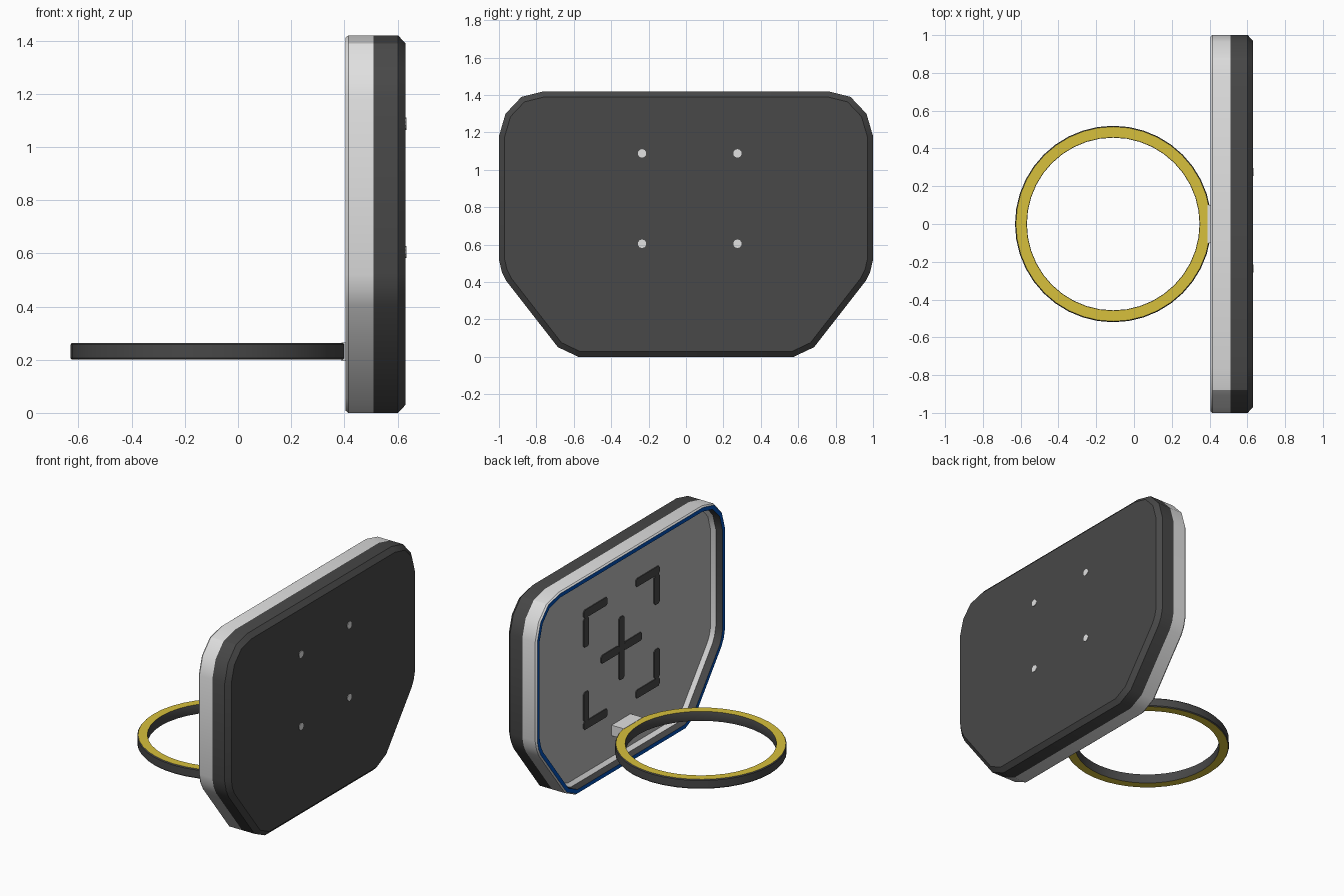
import bpy, bmesh, math
from mathutils import Vector

if "Cube" in bpy.data.objects:
    bpy.data.objects.remove(bpy.data.objects["Cube"])


def mat(name, r, g, b):
    m = bpy.data.materials.new(name)
    m.diffuse_color = (r, g, b, 1)
    m.use_nodes = True
    m.node_tree.nodes["Principled BSDF"].inputs["Base Color"].default_value = m.diffuse_color
    return m


DARK = mat("charcoal", 0.065, 0.065, 0.065)
WHITE = mat("off white", 0.75, 0.75, 0.75)
GREY = mat("panel grey", 0.48, 0.48, 0.48)
BLUE = mat("rim blue", 0.0, 0.08, 0.48)
YELLOW = mat("hoop yellow", 0.68, 0.53, 0.045)


def finish(name, bm, mats, smooth=None):
    bmesh.ops.recalc_face_normals(bm, faces=bm.faces)
    me = bpy.data.meshes.new(name)
    bm.to_mesh(me)
    bm.free()
    for m in mats:
        me.materials.append(m)
    ob = bpy.data.objects.new(name, me)
    bpy.context.collection.objects.link(ob)
    if smooth:
        bpy.context.view_layer.objects.active = ob
        ob.select_set(True)
        bpy.ops.object.shade_smooth_by_angle(angle=math.radians(smooth))
        ob.select_set(False)
    return ob


# Board outline (y, z): right half from bottom to top, then mirrored
HALF = [(0.575, 0.0), (0.685, 0.052), (0.96, 0.405), (0.985, 0.455), (1.0, 0.52),
        (1.0, 1.18), (0.965, 1.30), (0.88, 1.39), (0.76, 1.42)]
OUTLINE = [Vector(p) for p in HALF + [(-y, z) for y, z in reversed(HALF)]]


def inset(pts, d):
    """Move a counter-clockwise outline inwards by d with mitred corners."""
    out = []
    for i, p in enumerate(pts):
        a = (p - pts[i - 1]).normalized()
        b = (pts[(i + 1) % len(pts)] - p).normalized()
        na, nb = Vector((-a.y, a.x)), Vector((-b.y, b.x))
        out.append(p + (na + nb) * d / (1 + na.dot(nb)))
    return out


# Backboard shell: (x, inset, material of the band that follows)
PROFILE = [(0.63, 0.03, 0), (0.602, 0.0, 0), (0.51, 0.0, 1), (0.415, 0.0, 1),
           (0.405, 0.008, 2), (0.405, 0.034, 0), (0.455, 0.036, 1),
           (0.48, 0.055, 3)]
bm = bmesh.new()
rings = [[bm.verts.new((x, p.x, p.y)) for p in inset(OUTLINE, d)] for x, d, _ in PROFILE]
n = len(OUTLINE)
for k in range(len(rings) - 1):
    for i in range(n):
        j = (i + 1) % n
        f = bm.faces.new((rings[k][i], rings[k][j], rings[k + 1][j], rings[k + 1][i]))
        f.material_index = PROFILE[k][2]
bm.faces.new(rings[0]).material_index = 0
bm.faces.new(rings[-1]).material_index = 3
finish("backboard", bm, [DARK, WHITE, BLUE, GREY], 32)


# Target marks: thin plates with clipped corners on the panel
def plate(bm, y0, y1, z0, z1, c=0.012):
    pts = [(y0 + c, z0), (y1 - c, z0), (y1, z0 + c), (y1, z1 - c),
           (y1 - c, z1), (y0 + c, z1), (y0, z1 - c), (y0, z0 + c)]
    f = bm.faces.new([bm.verts.new((0.481, y, z)) for y, z in pts])
    new = bmesh.ops.extrude_face_region(bm, geom=[f])["geom"]
    bmesh.ops.translate(bm, vec=(-0.007, 0, 0),
                        verts=[v for v in new if isinstance(v, bmesh.types.BMVert)])


def span(a, b):
    return min(a, b), max(a, b)


CZ, R, ARM, W = 0.745, 0.40, 0.25, 0.055
bm = bmesh.new()
plate(bm, -W / 2, W / 2, CZ - 0.21, CZ + 0.21)
plate(bm, -0.215, -W / 2, CZ - W / 2, CZ + W / 2)
plate(bm, W / 2, 0.215, CZ - W / 2, CZ + W / 2)
for sy in (-1, 1):
    for sz in (-1, 1):
        plate(bm, *span(sy * R, sy * (R - ARM)), *span(CZ + sz * R, CZ + sz * (R - W)))
        plate(bm, *span(sy * R, sy * (R - W)), *span(CZ + sz * (R - W), CZ + sz * (R - ARM)))
finish("target_marks", bm, [DARK])

# Hoop: square-section ring, yellow on top and bottom, dark sides
SEG, CX = 40, -0.11
SECTION = [(0.515, 0.2), (0.52, 0.206), (0.52, 0.257), (0.515, 0.263),
           (0.459, 0.263), (0.457, 0.257), (0.457, 0.206), (0.459, 0.2)]
bm = bmesh.new()
loops = []
for i in range(SEG):
    a = 2 * math.pi * i / SEG
    loops.append([bm.verts.new((CX + r * math.cos(a), r * math.sin(a), z)) for r, z in SECTION])
for i in range(SEG):
    for k in range(len(SECTION)):
        m = (k + 1) % len(SECTION)
        f = bm.faces.new((loops[i][k], loops[i][m], loops[(i + 1) % SEG][m], loops[(i + 1) % SEG][k]))
        f.material_index = 1 if k in (3, 7) else 0
finish("hoop", bm, [DARK, YELLOW], 30)

# Mount block joining the hoop to the panel
bm = bmesh.new()
bmesh.ops.create_cube(bm, size=1)
for v in bm.verts:
    v.co = Vector((0.44 + v.co.x * 0.1, v.co.y * 0.2, 0.23 + v.co.z * 0.07))
finish("hoop_mount", bm, [WHITE])

# Four screw heads on the back
bm = bmesh.new()
for y in (-0.235, 0.275):
    for z in (0.605, 1.088):
        ret = bmesh.ops.create_cone(bm, cap_ends=True, segments=10, radius1=0.023,
                                    radius2=0.023, depth=0.006)
        for v in ret["verts"]:
            v.co = Vector((0.63 + v.co.z, y + v.co.x, z + v.co.y))
finish("back_screws", bm, [WHITE])
